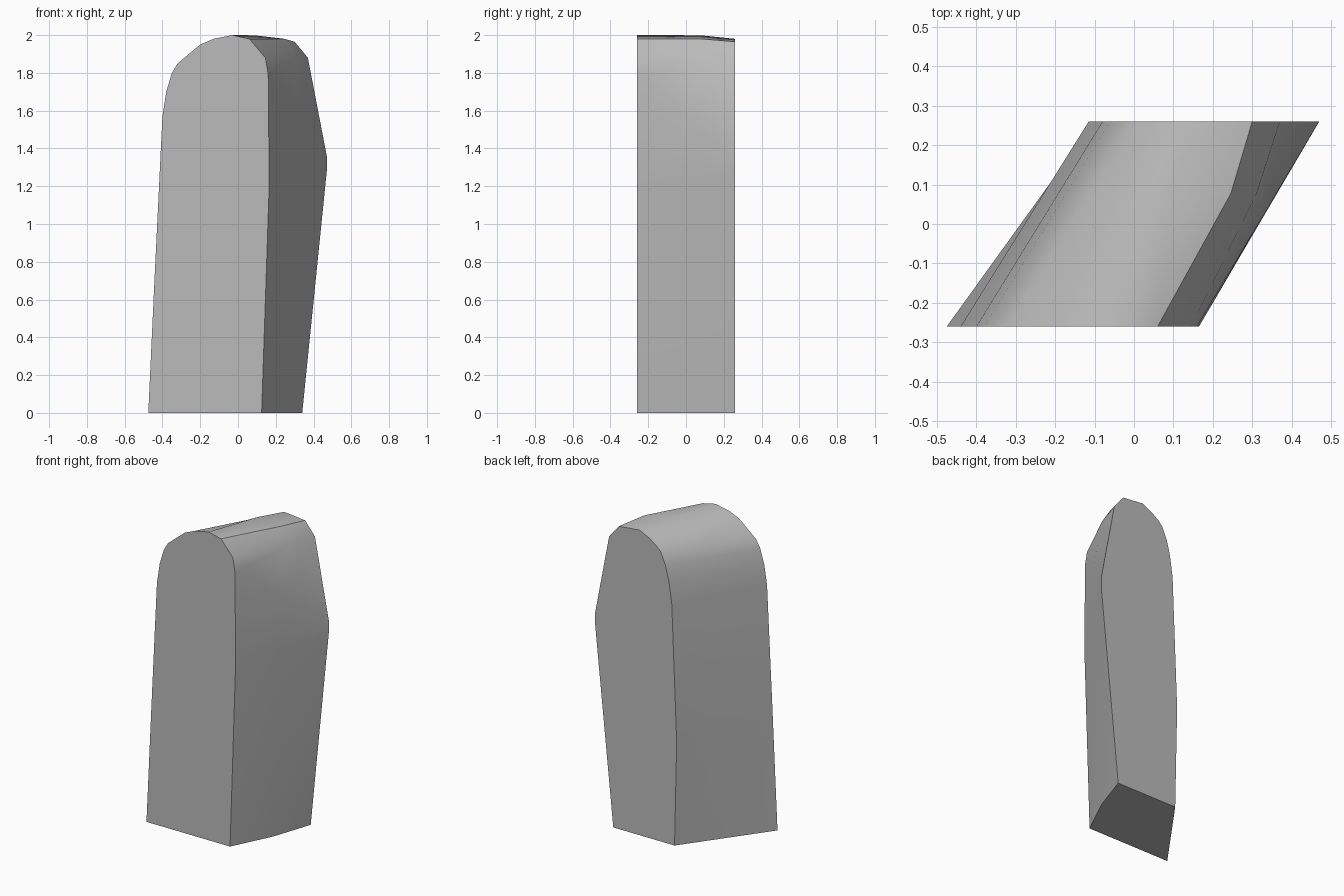
import bpy
import bmesh
import math

cube = bpy.data.objects.get("Cube")
if cube:
    bpy.data.objects.remove(cube, do_unlink=True)

# Stone colour
stone = bpy.data.materials.new("grey stone")
stone.use_nodes = True
grey = (0.5, 0.5, 0.5, 1)
stone.diffuse_color = grey
stone.node_tree.nodes["Principled BSDF"].inputs["Base Color"].default_value = grey

HALF_DEPTH = 0.26

# Matching outlines (x, z), from the bottom of the +x side over the top
front = [(.125, 0), (.165, 1.2), (.16, 1.79), (.145, 1.88), (.06, 1.98),
         (-.03, 2), (-.13, 1.98), (-.2, 1.95), (-.32, 1.85), (-.35, 1.8),
         (-.38, 1.7), (-.4, 1.57), (-.44, .75), (-.475, 0)]
back = [(.34, 0), (.47, 1.28), (.47, 1.36), (.37, 1.88), (.3, 1.965),
        (.15, 1.98), (.08, 1.945), (.03, 1.91), (0, 1.88), (-.035, 1.8),
        (-.06, 1.7), (-.08, 1.56), (-.115, .68), (-.1, 0)]

# Middle outline: blended, with a slight swell along the +x side and crown
swell = {0: (.02, 0), 3: (.02, 0), 4: (.03, .01), 5: (0, .012)}


def middle_point(i):
    t = .5 if i in (0, 1, 2) else .65
    dx, dz = swell.get(i, (0, 0))
    (fx, fz), (bx, bz) = front[i], back[i]
    y = HALF_DEPTH * (2 * t - 1)
    return (fx + (bx - fx) * t + dx, y, fz + (bz - fz) * t + dz)


# Loft the slanted slab through the three outlines
bm = bmesh.new()
count = len(front)
rings = [[bm.verts.new((x, -HALF_DEPTH, z)) for x, z in front],
         [bm.verts.new(middle_point(i)) for i in range(count)],
         [bm.verts.new((x, HALF_DEPTH, z)) for x, z in back]]
for a, b in zip(rings, rings[1:]):
    for i in range(count):
        j = (i + 1) % count
        bm.faces.new((a[i], b[i], b[j], a[j]))
bm.faces.new(rings[0])
bm.faces.new(rings[2][::-1])
bmesh.ops.recalc_face_normals(bm, faces=bm.faces)

mesh = bpy.data.meshes.new("stone_slab")
bm.to_mesh(mesh)
bm.free()
mesh.materials.append(stone)
slab = bpy.data.objects.new("stone_slab", mesh)
bpy.context.collection.objects.link(slab)

# Soft sides, crisp front and back edges
bpy.ops.object.select_all(action='DESELECT')
slab.select_set(True)
bpy.context.view_layer.objects.active = slab
bpy.ops.object.shade_smooth_by_angle(angle=math.radians(40))
